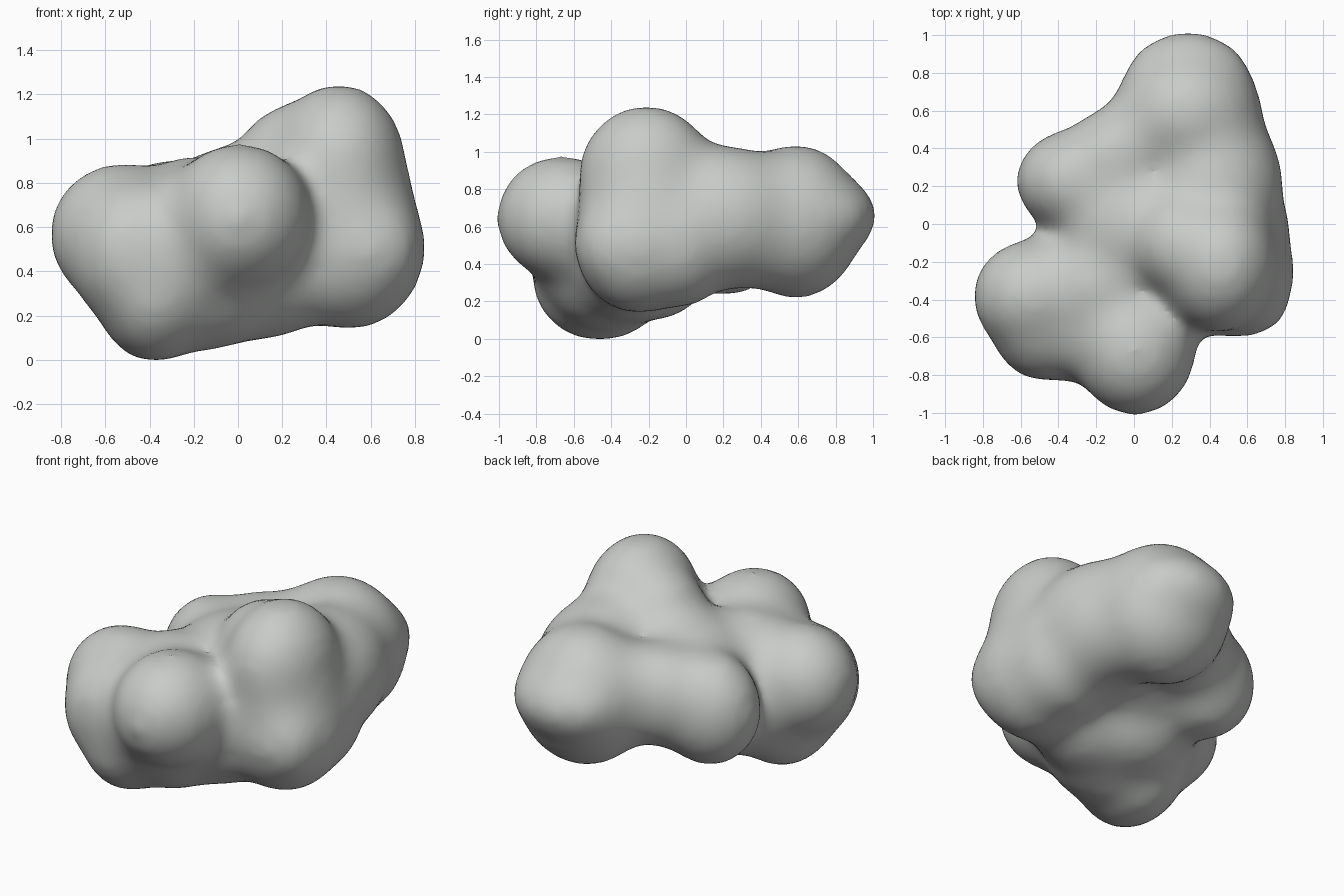
import bpy, bmesh
from mathutils import Matrix, Vector

cube = bpy.data.objects.get("Cube")
if cube:
    bpy.data.objects.remove(cube, do_unlink=True)

PAD = 0.011   # makes up for shrinkage when smoothing

# Each lobe: centre, radii
LOBES = {
    "front": ((0, -.66, .64), (.32, .35, .33)),
    "front_filler": ((-.2, -.53, .5), (.3, .32, .36)),
    "right_side": ((-.53, -.38, .56), (.33, .3, .32)),
    "right_front": ((-.48, -.5, .48), (.29, .33, .34)),
    "right_foot": ((-.38, -.46, .31), (.27, .36, .33)),
    "right_waist": ((-.35, -.2, .42), (.24, .2, .29)),
    "middle": ((-.2, -.33, .5), (.38, .36, .41)),
    "belly": ((.05, -.3, .45), (.45, .33, .37)),
    "front_belly": ((-.15, -.42, .36), (.36, .33, .32)),
    "rear_belly": ((-.15, -.15, .4), (.34, .28, .3)),
    "crown": ((.45, -.21, .87), (.3, .36, .37)),
    "crown_slope": ((.25, -.1, .84), (.27, .28, .31)),
    "left_upper": ((.47, -.2, .68), (.32, .37, .37)),
    "left_side": ((.5, -.25, .5), (.34, .34, .37)),
    "left_corner": ((.6, -.38, .5), (.22, .21, .25)),
    "left_waist": ((.5, -.03, .52), (.32, .28, .36)),
    "left_ridge": ((.42, .2, .64), (.36, .45, .38)),
    "back_shoulder": ((.4, .42, .62), (.3, .3, .36)),
    "back": ((.28, .59, .62), (.39, .35, .41)),
    "back_tip": ((.28, .72, .65), (.35, .3, .23)),
    "back_slope": ((.08, .5, .66), (.26, .24, .28)),
    "back_right": ((-.32, .23, .56), (.31, .27, .34)),
    "back_bridge": ((-.08, .36, .63), (.3, .26, .3)),
    "core": ((.02, 0, .62), (.42, .4, .34)),
}

# Overlapping ellipsoids in one mesh
bm = bmesh.new()
for centre, radii in LOBES.values():
    scale = Matrix.Diagonal((*[r + PAD for r in radii], 1))
    bmesh.ops.create_icosphere(bm, subdivisions=4, radius=1,
                               matrix=Matrix.Translation(centre) @ scale)
mesh = bpy.data.meshes.new("lumpy_body")
bm.to_mesh(mesh)
bm.free()
body = bpy.data.objects.new("lumpy_body", mesh)
bpy.context.collection.objects.link(body)

# Fuse the lobes and soften the creases
fuse = body.modifiers.new("fuse", "REMESH")
fuse.mode = "VOXEL"
fuse.voxel_size = 0.035
soften = body.modifiers.new("soften", "SMOOTH")
soften.factor = 0.5
soften.iterations = 50
graph = bpy.context.evaluated_depsgraph_get()
fused = bpy.data.meshes.new_from_object(body.evaluated_get(graph))
body.modifiers.clear()
body.data = fused
bpy.data.meshes.remove(mesh)
fused.name = "lumpy_body"

# Centre it and rest it on the ground
low = Vector([min(v.co[i] for v in fused.vertices) for i in range(3)])
high = Vector([max(v.co[i] for v in fused.vertices) for i in range(3)])
middle = (low + high) / 2
middle.z = low.z
fused.transform(Matrix.Translation(-middle))
for face in fused.polygons:
    face.use_smooth = True

# Plain grey surface
grey = bpy.data.materials.new("stone_grey")
grey.use_nodes = True
colour = (.58, .6, .58, 1)
grey.diffuse_color = colour
grey.node_tree.nodes["Principled BSDF"].inputs["Base Color"].default_value = colour
fused.materials.clear()
fused.materials.append(grey)
